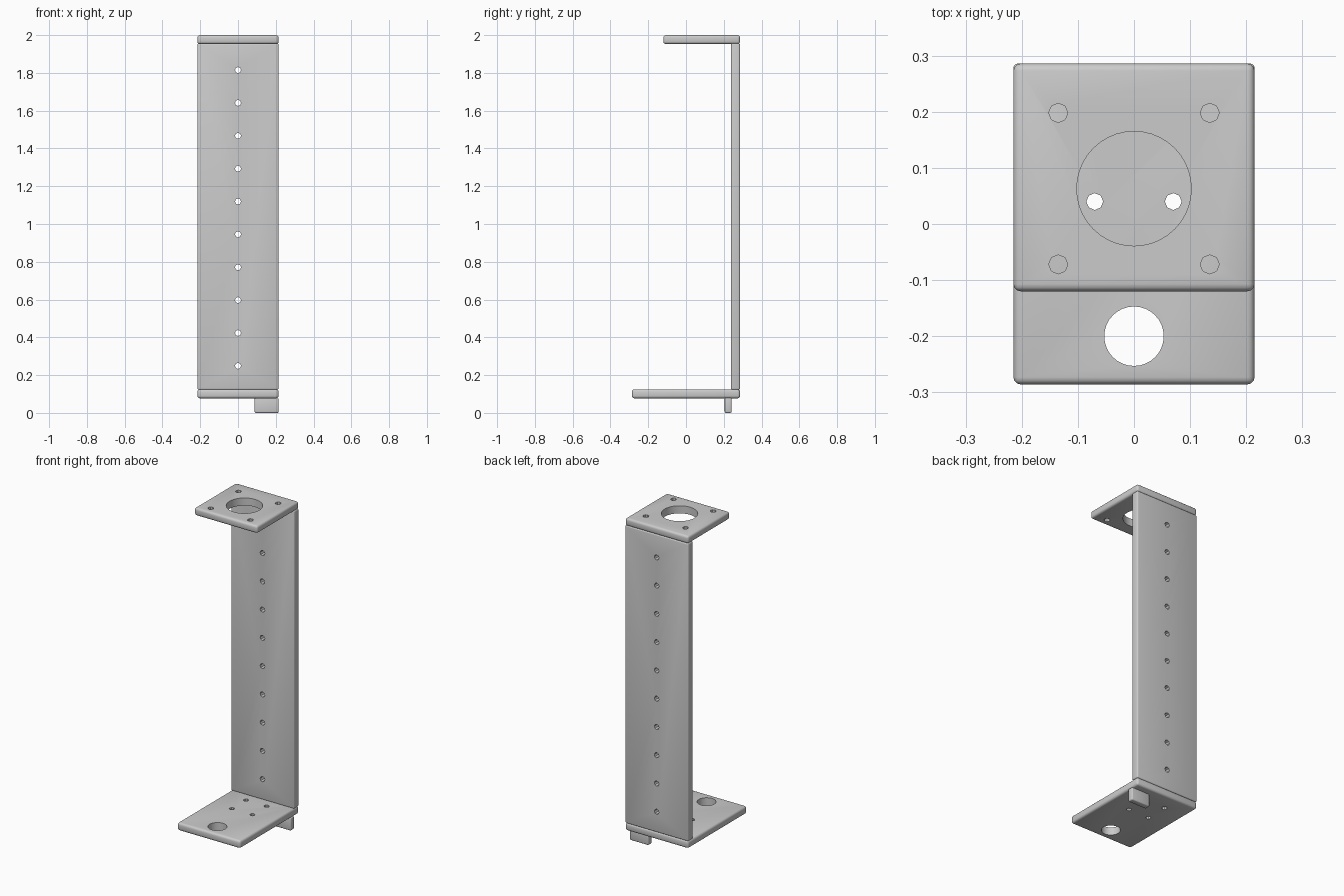
import bpy
import math
from mathutils import Matrix, Vector

cube = bpy.data.objects.get("Cube")
if cube:
    bpy.data.objects.remove(cube, do_unlink=True)

# Single painted grey
grey = bpy.data.materials.new("plain grey")
grey.use_nodes = True
COLOUR = (0.6, 0.6, 0.6, 1)
grey.diffuse_color = COLOUR
grey.node_tree.nodes["Principled BSDF"].inputs["Base Color"].default_value = COLOUR


def apply_all(obj):
    bpy.context.view_layer.objects.active = obj
    for mod in list(obj.modifiers):
        bpy.ops.object.modifier_apply(modifier=mod.name)


def hole(obj, centre, radius, sides, axis="Z"):
    """Drill a straight round hole through a plate."""
    turn = (math.pi / 2, 0, 0) if axis == "Y" else (0, 0, 0)
    bpy.ops.mesh.primitive_cylinder_add(
        vertices=sides, radius=radius, depth=0.2, location=centre, rotation=turn)
    cutter = bpy.context.object
    cutter.hide_render = True
    cut = obj.modifiers.new("hole", "BOOLEAN")
    cut.operation = "DIFFERENCE"
    cut.solver = "EXACT"
    cut.object = cutter
    apply_all(obj)
    bpy.data.objects.remove(cutter, do_unlink=True)


def plate(name, low, high, bevel=0.013, holes=()):
    """Rounded slab between two corners, drilled with the given holes."""
    low, high = Vector(low), Vector(high)
    bpy.ops.mesh.primitive_cube_add(size=1)
    obj = bpy.context.object
    obj.name = name
    size = high - low
    obj.data.transform(Matrix.Translation((low + high) / 2) @ Matrix.Diagonal((*size, 1)))
    obj.data.materials.append(grey)
    soft = obj.modifiers.new("rounded edges", "BEVEL")
    soft.width = bevel
    soft.segments = 3
    apply_all(obj)
    for args in holes:
        hole(obj, *args)
    bpy.ops.object.select_all(action="DESELECT")
    obj.select_set(True)
    bpy.context.view_layer.objects.active = obj
    bpy.ops.object.shade_smooth_by_angle(angle=math.radians(35))
    return obj


W, D = 0.215, 0.286

# Top motor plate: large bore and four screw holes
screws = [((x, y, 1.98), 0.017, 8) for x in (-0.135, 0.135) for y in (-0.072, 0.198)]
plate("top_plate", (-W, -0.12, 1.953), (W, D, 2.0),
      holes=[((0, 0.063, 1.98), 0.102, 40)] + screws)

# Bottom plate: rod hole near the front and four small holes
small = [((x, y, 0.1), 0.015, 8) for x in (-0.07, 0.07) for y in (0.04, 0.178)]
plate("bottom_plate", (-W, -D, 0.077), (W, D, 0.125),
      holes=[((0, -0.2, 0.1), 0.053, 32)] + small)

# Upright back with a row of ten holes
row = [((0, 0.26, 0.249 + 0.174 * i), 0.016, 8, "Y") for i in range(10)]
plate("back_plate", (-W, 0.238, 0.122), (W, D, 1.956), bevel=0.008, holes=row)

# Small tab under the bottom plate
plate("bottom_tab", (0.088, 0.205, 0.0), (W, 0.241, 0.08), bevel=0.007)
